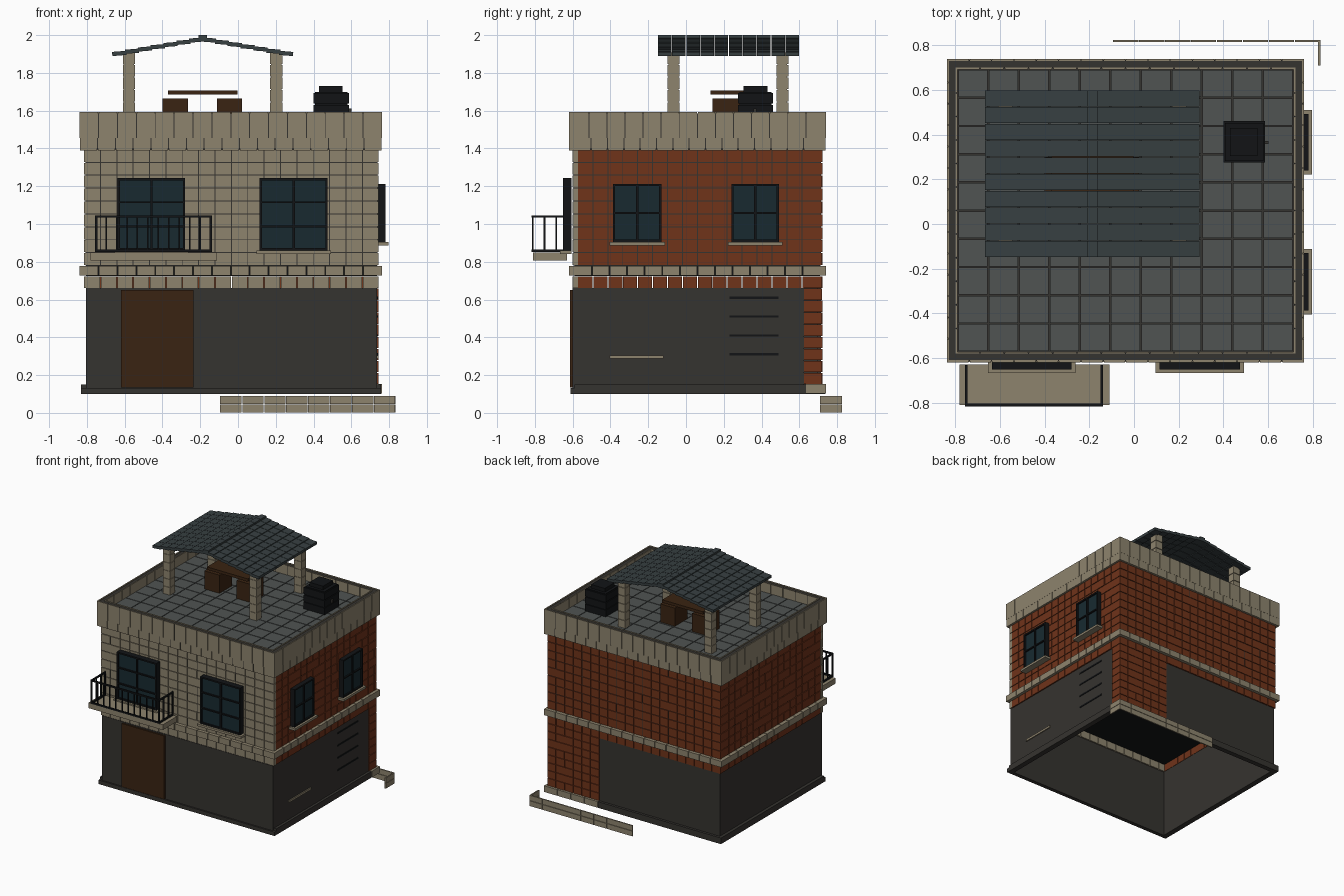
import bpy, bmesh, math, random
from mathutils import Matrix, Vector

if "Cube" in bpy.data.objects:
    bpy.data.objects.remove(bpy.data.objects["Cube"])
random.seed(4)

def mat(name, r, g, b):
    m = bpy.data.materials.new(name)
    m.diffuse_color = (r, g, b, 1)
    m.use_nodes = True
    m.node_tree.nodes["Principled BSDF"].inputs["Base Color"].default_value = m.diffuse_color
    return m

STONE = mat("stone", .27, .23, .155)
BRICK = mat("brick", .16, .033, .010)
DARK = mat("dark_render", .036, .033, .029)
BLACK = mat("black_metal", .006, .007, .008)
GLASS = mat("glass", .009, .023, .030)
WOOD = mat("wood", .042, .017, .006)
SLATE = mat("slate", .038, .050, .053)
PAVE = mat("paving", .080, .088, .085)

def part(name, material, boxes):
    """One object from boxes (x0,x1,y0,y1,z0,z1[,tilt about y])."""
    bm = bmesh.new()
    for b in boxes:
        c = Vector(((b[0] + b[1]) / 2, (b[2] + b[3]) / 2, (b[4] + b[5]) / 2))
        m = Matrix.Translation(c)
        if len(b) > 6:
            m = m @ Matrix.Rotation(b[6], 4, 'Y')
        m = m @ Matrix.Diagonal((b[1] - b[0], b[3] - b[2], b[5] - b[4], 1))
        bmesh.ops.create_cube(bm, size=1, matrix=m)
    me = bpy.data.meshes.new(name)
    bm.to_mesh(me)
    bm.free()
    me.materials.append(material)
    ob = bpy.data.objects.new(name, me)
    bpy.context.collection.objects.link(ob)
    return ob

def facing(side, u0, u1, d0, d1, z0, z1):
    """Box on a wall: u along the wall, d across it."""
    return (u0, u1, d0, d1, z0, z1) if side == 'y' else (d0, d1, u0, u1, z0, z1)

def blocks(side, u0, u1, d0, d1, z0, z1, nu, nz, gap=.005, jitter=0, zgap=None):
    out = []
    zg = gap if zgap is None else zgap
    du, dz = (u1 - u0) / nu, (z1 - z0) / nz
    for j in range(nz):
        for i in range(nu):
            ga = gap / 2 if i else 0
            gb = gap / 2 if i < nu - 1 else 0
            s = random.uniform(0, jitter)
            e0, e1 = (d0, d1 - s) if abs(d0) < abs(d1) and d1 > 0 else (d0 + s, d1)
            out.append(facing(side, u0 + i * du + ga, u0 + (i + 1) * du - gb, e0, e1,
                              z0 + j * dz + zg / 2, z0 + (j + 1) * dz - zg / 2))
    return out

# Upper storey core and facing blocks
part("upper_core", DARK, [(-.808, .738, -.595, .715, .78, 1.505)])
part("upper_floor", BLACK, [(-.805, .735, -.59, .71, .725, .78)])
for z0, z1, nz in ((.66, .725, 1), (.78, 1.395, 9)):
    tag = "lower" if nz == 1 else "upper"
    t = .03
    for name, m, side, u0, u1, d0, d1, n in (
            ("front_stone", STONE, 'y', -.815, .745, -.602, -.602 + t, 18),
            ("back_brick", BRICK, 'y', -.815, .745, .722 - t, .722, 20),
            ("right_brick", BRICK, 'x', -.572, .692, .745 - t, .745, 16),
            ("left_brick", BRICK, 'x', -.572, .692, -.815, -.815 + t, 16)):
        part(tag + "_" + name, m, blocks(side, u0, u1, d0, d1, z0, z1, n, nz, jitter=.002))

# Stone string course and parapet, four sides each
def ring(x0, x1, y0, y1, t, z0, z1, nx, ny, zgap=0):
    r = []
    for d0, d1 in ((y0, y0 + t), (y1 - t, y1)):
        r += blocks('y', x0, x1, d0, d1, z0, z1, nx, 1, zgap=zgap)
    for d0, d1 in ((x0, x0 + t), (x1 - t, x1)):
        r += blocks('x', y0 + t, y1 - t, d0, d1, z0, z1, ny, 1, zgap=zgap)
    return r

def frame(x0, x1, y0, y1, t, z0, z1):
    return [(x0, x1, y0, y0 + t, z0, z1), (x0, x1, y1 - t, y1, z0, z1),
            (x0, x0 + t, y0 + t, y1 - t, z0, z1), (x1 - t, x1, y0 + t, y1 - t, z0, z1)]

part("string_course", STONE, ring(-.838, .762, -.62, .74, .03, .728, .778, 16, 14))
part("parapet_top_course", STONE, ring(-.838, .762, -.62, .74, .01, 1.455, 1.592, 16, 14))
part("parapet_bottom_course", STONE, ring(-.837, .761, -.619, .739, .03, 1.39, 1.455, 17, 15))
part("parapet_core", DARK, frame(-.832, .756, -.614, .734, .036, 1.40, 1.586))
part("parapet_lining", STONE, ring(-.799, .723, -.581, .701, .008, 1.505, 1.592, 14, 12))

# Roof paving
tiles = []
for i in range(11):
    for j in range(10):
        x, y = -.79 + i * .1367, -.572 + j * .1264
        tiles.append((x + .003, x + .1337, y + .003, y + .1234, 1.50, 1.516))
part("roof_paving", PAVE, tiles)

# Ground storey: hollow rendered shell, open underneath
part("ground_walls", DARK, [
    (-.805, .735, -.60, -.58, .10, .66), (-.805, -.785, -.58, .715, .10, .66),
    (.715, .737, -.58, .625, .10, .66), (-.785, .28, .695, .715, .10, .66)])
part("plinth", DARK, [
    (-.83, .758, -.612, -.59, .10, .132), (-.83, -.80, -.59, .735, .10, .15),
    (.73, .758, -.59, .635, .10, .15), (-.80, .28, .71, .735, .10, .15)])
part("corner_brick", BRICK,
     blocks('y', .28, .745, .695, .722, .15, .66, 6, 8, gap=.004, jitter=.002)
     + blocks('x', .625, .695, .718, .745, .15, .66, 1, 8, gap=.004, jitter=.002))
part("corner_plinth", STONE,
     blocks('y', .28, .762, .70, .74, .10, .155, 4, 1) + [(.72, .762, .635, .70, .102, .152)])

# Street door, side vents and handle bars
part("door", WOOD, [(-.62, -.235, -.614, -.59, .135, .65)])
part("side_vents", BLACK, [(.73, .741, .23, .49, z - .006, z + .006) for z in (.31, .41, .51, .61)])
part("side_bars", STONE, [(.73, .745, -.405, -.12, .288, .305)])

# Kerb strip behind the back right corner
part("kerb", STONE,
     blocks('y', -.095, .835, .815, .825, 0, .09, 8, 2, gap=.003)
     + blocks('x', .71, .815, .825, .835, 0, .09, 1, 2, gap=.003))

# Windows: glass, frame with bars, sill
def window(name, side, u0, u1, z0, z1, face, out, rows):
    def d(a, b):
        return sorted((face + out * a, face + out * b))
    t, um = .012, (u0 + u1) / 2
    part(name + "_glass", GLASS, [facing(side, u0 + .004, u1 - .004, *d(-.01, .024), z0 + .004, z1 - .004)])
    bars = [(u0, u0 + t, z0, z1), (u1 - t, u1, z0, z1), (um - .006, um + .006, z0, z1),
            (u0, u1, z0, z0 + t), (u0, u1, z1 - t, z1)]
    for k in range(1, rows):
        z = z0 + (z1 - z0) * k / rows
        bars.append((u0, u1, z - .005, z + .005))
    part(name + "_frame", BLACK, [facing(side, a, b, *d(-.01, .036), c, e) for a, b, c, e in bars])
    part(name + "_sill", STONE, [facing(side, u0 - .018, u1 + .018, *d(-.01, .053), z0 - .018, z0)])

window("front_left_window", 'y', -.637, -.28, .86, 1.243, -.615, -1, 3)
window("front_right_window", 'y', .115, .475, .86, 1.243, -.615, -1, 3)
window("side_front_window", 'x', -.387, -.13, .905, 1.212, .745, 1, 2)
window("side_back_window", 'x', .24, .492, .905, 1.212, .745, 1, 2)

# Balcony with railing
part("balcony_slab", STONE, [(-.782, -.11, -.81, -.63, .807, .850)])
rail = []
for z in (.852, 1.034):
    rail += [(-.757, -.138, -.817, -.805, z, z + .012)]
    rail += [(x, x + .012, -.817, -.632, z, z + .012) for x in (-.757, -.15)]
for i in range(12):
    x = -.757 + i * .607 / 11
    w = .012 if i in (0, 11) else .008
    rail.append((x, x + w, -.815, -.807, .855, 1.04))
for x in (-.757, -.15):
    rail += [(x, x + .010, y, y + .010, .855, 1.04) for y in (-.755, -.692, -.642)]
part("balcony_railing", BLACK, rail)

# Roof pavilion: posts, stepped overlapping slates, ridge
posts = []
for x in (-.61, .17):
    for y in (-.097, .48):
        posts += [(x + .004, x + .06, y + .004, y + .056, 1.51, 1.905)]
        for k in range(6):
            z = 1.516 + k * .066
            posts.append((x, x + .065, y, y + .062, z, z + .061))
part("pavilion_posts", STONE, posts)
slates = []
for s in (-1, 1):
    for i in range(7):
        cx = -.187 + s * (.442 - i * .068)
        cz = 1.903 + i * .0118
        for j in range(10):
            y = -.15 + j * .075
            slates.append((cx - .037, cx + .037, y + .0015, y + .0735, cz - .011, cz + .011, s * .08))
part("pavilion_slates", SLATE, slates)
part("pavilion_ridge", SLATE, [(-.21, -.164, -.15 + j * .075 + .0015, -.15 + j * .075 + .0735, 1.965, 2.0)
                               for j in range(10)])

# Table and stools under the pavilion
part("table", WOOD, [(-.37, -.003, .13, .31, 1.685, 1.708)])
part("stools", WOOD, [(-.40, -.265, .14, .30, 1.515, 1.664), (-.11, .022, .14, .30, 1.515, 1.664)])

# Water tank with bands, lid and tap
part("water_tank", BLACK, [(.408, .58, .283, .453, 1.515, 1.70)]
     + [(.40, .588, .275, .461, z, z + .055) for z in (1.517, 1.576, 1.638)]
     + [(.43, .553, .305, .431, 1.70, 1.73)])
part("tank_tap", DARK, [(.585, .602, .358, .372, 1.585, 1.612)])
